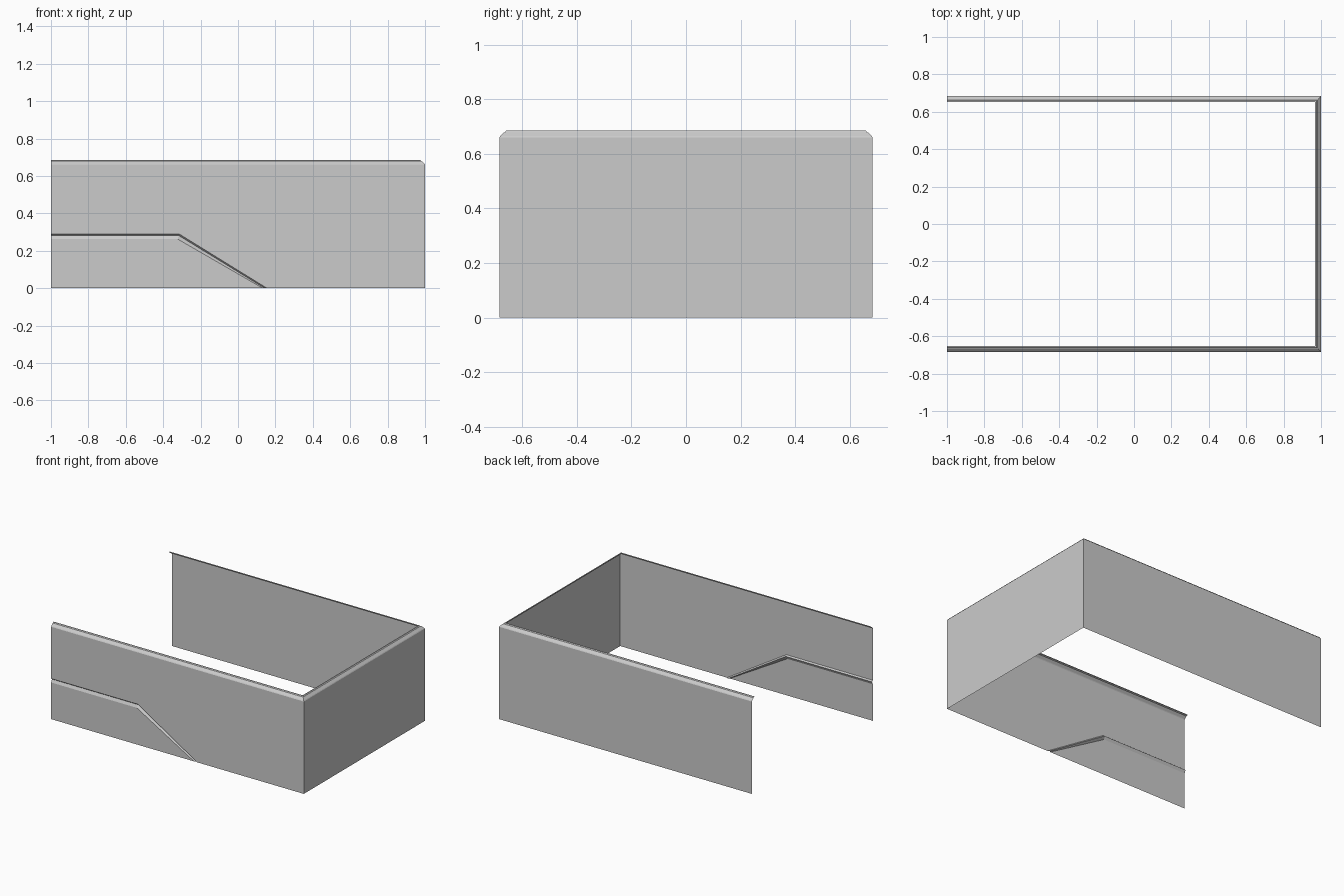
import bpy, bmesh

old = bpy.data.objects.get("Cube")
if old:
    bpy.data.objects.remove(old)

HALF_X, HALF_Y = 1.0, 0.684

grey = bpy.data.materials.new("panel grey")
grey.use_nodes = True
COLOUR = (0.6, 0.6, 0.6, 1)
grey.diffuse_color = COLOUR
grey.node_tree.nodes["Principled BSDF"].inputs["Base Color"].default_value = COLOUR


def sheet(name, strips, flip=False):
    """Join neighbouring rows of points with quads; each entry is one patch."""
    bm = bmesh.new()
    for rows in strips:
        grid = [[bm.verts.new(p) for p in row] for row in rows]
        for low, high in zip(grid, grid[1:]):
            for i in range(len(low) - 1):
                bm.faces.new((low[i], low[i + 1], high[i + 1], high[i]))
    bmesh.ops.remove_doubles(bm, verts=bm.verts, dist=0.0001)
    if flip:
        bmesh.ops.reverse_faces(bm, faces=bm.faces)
    mesh = bpy.data.meshes.new(name)
    bm.to_mesh(mesh)
    bm.free()
    mesh.materials.append(grey)
    obj = bpy.data.objects.new(name, mesh)
    bpy.context.collection.objects.link(obj)
    return obj


def u_path(inset, z):
    """Open run along the front, round the closed end and along the back."""
    x, y = HALF_X - inset, HALF_Y - inset
    return [(-HALF_X, -y, z), (x, -y, z), (x, y, z), (-HALF_X, y, z)]


# Rolled rim: profile of inset and height swept along the three walls
RIM = [(0, 0.66), (0.003, 0.665), (0.016, 0.678), (0.02, 0.679),
       (0.025, 0.685), (0.031, 0.685), (0.031, 0.679)]
sheet("rim", [[u_path(i, z) for i, z in RIM]])

# Plain end and back walls
WALL_TOP = RIM[0][1]
low, high = u_path(0, 0), u_path(0, WALL_TOP)
sheet("end_wall", [[low[1:3], high[1:3]]])
sheet("back_wall", [[low[2:], high[2:]]])


# Front wall with a shallow pressed groove that runs level, then slopes down
def crease(x_bend, z_bend, x_foot, depth):
    y = -HALF_Y + depth
    return [(-HALF_X, y, z_bend), (x_bend, y, z_bend), (x_foot, y, 0)]


outer = crease(-0.315, 0.29, 0.155, 0)
valley = crease(-0.318, 0.282, 0.142, 0.01)
inner = crease(-0.322, 0.262, 0.132, 0)
base = [(p[0], -HALF_Y, 0) for p in inner]
top = [(-HALF_X, -HALF_Y, WALL_TOP), (outer[1][0], -HALF_Y, WALL_TOP),
       (HALF_X, -HALF_Y, WALL_TOP)]
corner = (HALF_X, -HALF_Y, 0)
sheet("front_wall", [
    [outer[:2], top[:2]],
    [[outer[1], corner], top[1:]],
])
bm = bmesh.new()
bm.from_mesh(bpy.data.objects["front_wall"].data)
bm.faces.new([bm.verts.new(p) for p in (outer[1], outer[2], corner)])
bmesh.ops.remove_doubles(bm, verts=bm.verts, dist=0.0001)
bm.to_mesh(bpy.data.objects["front_wall"].data)
bm.free()
sheet("front_groove", [[inner, valley, outer]])

# Lower panel below the groove
panel = sheet("lower_panel", [[base[:2], inner[:2]]])
bm = bmesh.new()
bm.from_mesh(panel.data)
bm.faces.new([bm.verts.new(p) for p in (base[1], inner[2], inner[1])])
bmesh.ops.remove_doubles(bm, verts=bm.verts, dist=0.0001)
bm.to_mesh(panel.data)
bm.free()
